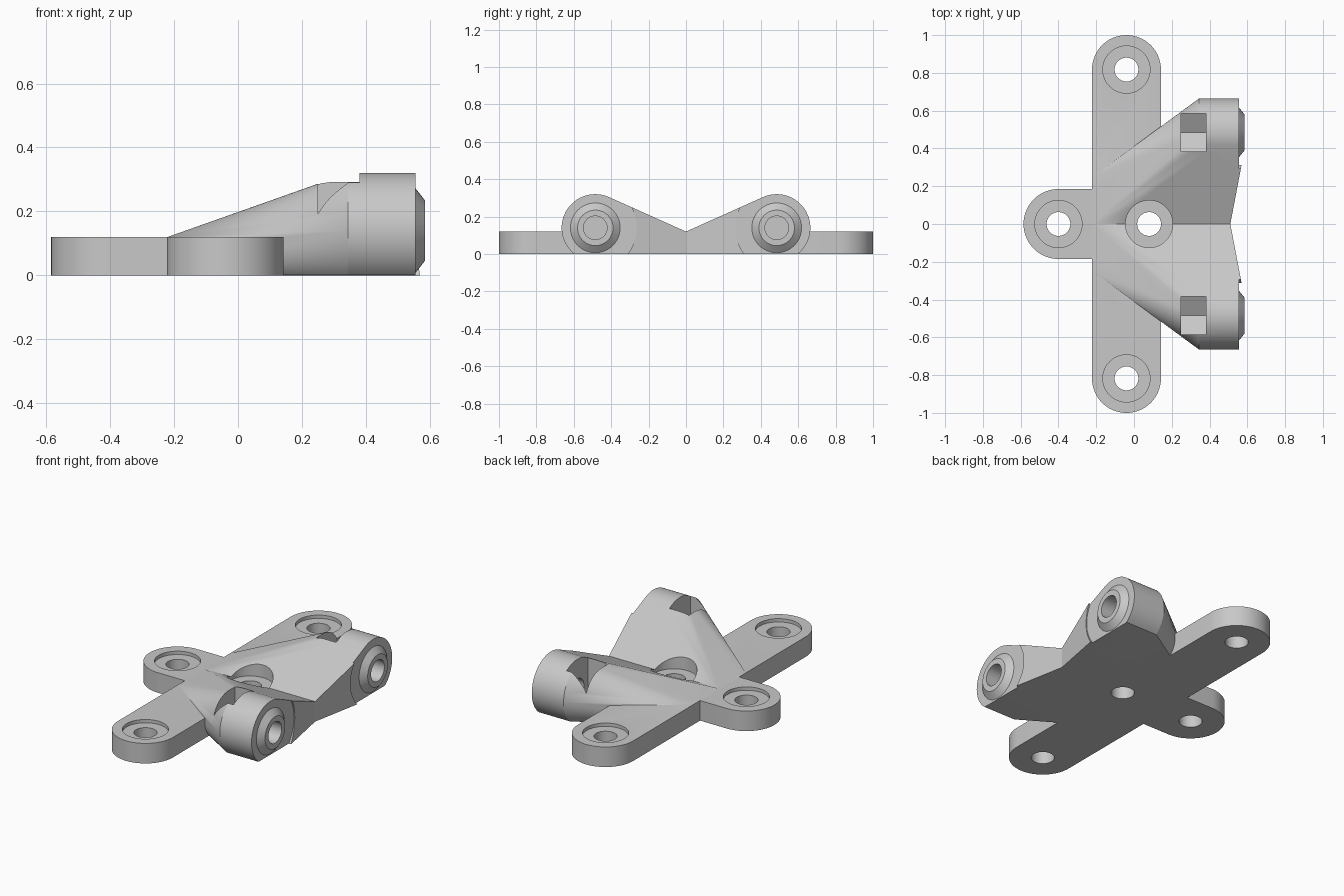
import bpy
import bmesh
from math import sin, cos, pi, radians
from mathutils import Vector

cube = bpy.data.objects.get("Cube")
if cube:
    bpy.data.objects.remove(cube, do_unlink=True)

SEGMENTS = 64
PLATE = 0.12                    # plate thickness
BARREL_Y, BARREL_Z = 0.485, 0.14
BARREL_R = 0.18
END_X = 0.555                   # flat end of the barrels
HOLE_R, BORE_R = 0.063, 0.125

grey = bpy.data.materials.new("light_grey")
grey.use_nodes = True
colour = (0.58, 0.58, 0.58, 1)
grey.diffuse_color = colour
grey.node_tree.nodes["Principled BSDF"].inputs["Base Color"].default_value = colour


def ring(center, radius, axis):
    """Circle of points around the x or z axis."""
    points = []
    for i in range(SEGMENTS):
        a = 2 * pi * i / SEGMENTS
        u, v = radius * cos(a), radius * sin(a)
        offset = (0, u, v) if axis == "X" else (u, v, 0)
        points.append(Vector(center) + Vector(offset))
    return points


def hull(name, points):
    """Convex solid around the given points."""
    bm = bmesh.new()
    for p in points:
        bm.verts.new(p)
    bmesh.ops.remove_doubles(bm, verts=bm.verts, dist=1e-5)
    result = bmesh.ops.convex_hull(bm, input=bm.verts)
    loose = [v for v in bm.verts if not v.link_faces]
    bmesh.ops.delete(bm, geom=loose, context="VERTS")
    bmesh.ops.dissolve_limit(bm, angle_limit=radians(0.2), verts=bm.verts, edges=bm.edges)
    bmesh.ops.recalc_face_normals(bm, faces=bm.faces)
    mesh = bpy.data.meshes.new(name)
    bm.to_mesh(mesh)
    bm.free()
    mesh.materials.append(grey)
    obj = bpy.data.objects.new(name, mesh)
    bpy.context.collection.objects.link(obj)
    return obj


def upright(name, x, y, radius, z0, z1):
    return hull(name, ring((x, y, z0), radius, "Z") + ring((x, y, z1), radius, "Z"))


def lengthwise(name, y, x0, r0, x1, r1):
    return hull(name, ring((x0, y, BARREL_Z), r0, "X") + ring((x1, y, BARREL_Z), r1, "X"))


def combine(target, tool, operation):
    """Apply a boolean and discard the tool."""
    mod = target.modifiers.new(operation.lower(), "BOOLEAN")
    mod.operation = operation
    mod.solver = "EXACT"
    mod.object = tool
    bpy.context.view_layer.update()
    graph = bpy.context.evaluated_depsgraph_get()
    mesh = bpy.data.meshes.new_from_object(target.evaluated_get(graph))
    target.modifiers.clear()
    target.data = mesh
    bpy.data.objects.remove(tool, do_unlink=True)


def arm(side):
    """Tapered wedge running from the plate's back edge to a barrel."""
    y = side * BARREL_Y
    points = [Vector((-0.22, side * w, z)) for w in (0, 0.25) for z in (0, PLATE)]
    points += [Vector((0.51, 0, z)) for z in (0, PLATE)]
    points += ring((0.345, y, BARREL_Z), BARREL_R, "X")
    for p in ring((0, y, BARREL_Z), BARREL_R, "X"):
        p.x = 0.51 + 0.19 * abs(p.y)      # slanted end face
        points.append(p)
    for p in points:
        p.z = max(p.z, 0)
    return hull("arm", points)


def slot(side):
    """Nut pocket: pointed hexagon floor, open at the top."""
    half, profile = 0.1, []
    for dy, dz in ((0, -0.115), (half, -0.058), (half, 0.3), (-half, 0.3), (-half, -0.058)):
        profile.append((side * BARREL_Y + dy, BARREL_Z + dz))
    return hull("slot", [Vector((x, y, z)) for x in (0.25, 0.38) for y, z in profile])


# Flat plate: long cross bar plus a short rear tab
ends = []
for y in (-0.8175, 0.8175):
    for z in (0, PLATE):
        ends += ring((-0.04, y, z), 0.1825, "Z")
bracket = hull("mounting_bracket", ends)
tab_points = []
for x in (-0.4, -0.06):
    for z in (0, PLATE):
        tab_points += ring((x, 0, z), 0.185 if x < -0.1 else 0.18, "Z")
tab_points += [Vector((-0.1, y, z)) for y in (-0.185, 0.185) for z in (0, PLATE)]
combine(bracket, hull("rear_tab", tab_points), "UNION")

# Arms, trimmed around the barrel ends, with chamfered collars
for side in (-1, 1):
    y = side * BARREL_Y
    part = arm(side)
    combine(part, lengthwise("end_trim", y, END_X, 0.222, 0.8, 0.222), "DIFFERENCE")
    combine(part, lengthwise("collar", y, END_X - 0.02, 0.133, END_X, 0.133), "UNION")
    combine(part, lengthwise("collar_tip", y, END_X, 0.133, 0.585, 0.095), "UNION")
    combine(part, slot(side), "DIFFERENCE")
    combine(part, lengthwise("rod_hole", y, 0.2, HOLE_R, 0.7, HOLE_R), "DIFFERENCE")
    combine(bracket, part, "UNION")

# Screw holes with shallow counterbores
for x, y in ((-0.04, 0.8175), (-0.04, -0.8175), (-0.4, 0), (0.08, 0)):
    combine(bracket, upright("counterbore", x, y, BORE_R, 0.1, 0.5), "DIFFERENCE")
    combine(bracket, upright("screw_hole", x, y, HOLE_R, -0.1, 0.5), "DIFFERENCE")

# Smooth the round walls, keep the edges crisp
bpy.ops.object.select_all(action="DESELECT")
bracket.select_set(True)
bpy.context.view_layer.objects.active = bracket
bpy.ops.object.shade_smooth_by_angle(angle=radians(20))
